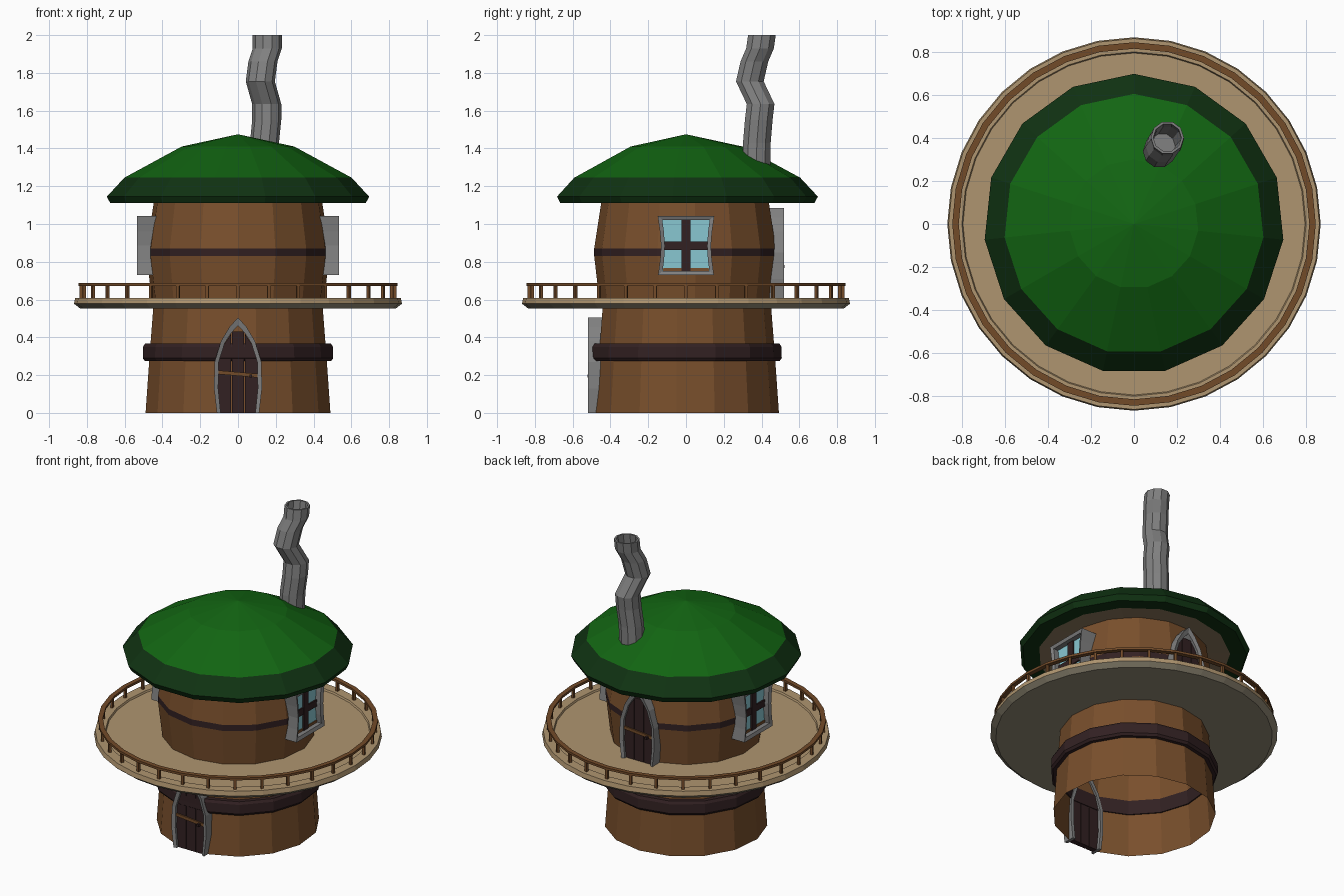
import bpy, bmesh, math
from mathutils import Vector

if "Cube" in bpy.data.objects:
    bpy.data.objects.remove(bpy.data.objects["Cube"])

def mat(name, r, g, b):
    m = bpy.data.materials.new(name)
    m.diffuse_color = (r, g, b, 1)
    m.use_nodes = True
    m.node_tree.nodes["Principled BSDF"].inputs["Base Color"].default_value = m.diffuse_color
    return m

GREEN = mat("roof_green", .006, .13, .006)
DKGREEN = mat("rim_dark_green", .005, .032, .006)
BROWN = mat("wall_brown", .19, .078, .025)
DARK = mat("dark_wood", .032, .015, .016)
BEIGE = mat("deck_beige", .43, .30, .16)
UNDER = mat("deck_underside", .29, .255, .18)
EAVES = mat("eaves_tan", .27, .19, .11)
RAIL = mat("rail_brown", .17, .07, .022)
GREY = mat("stone_grey", .22, .22, .22)
GLASS = mat("window_glass", .25, .57, .64)

def make(name, verts, faces, mats, idx=None):
    me = bpy.data.meshes.new(name)
    me.from_pydata(verts, [], faces)
    for m in mats:
        me.materials.append(m)
    if idx:
        for p, i in zip(me.polygons, idx):
            p.material_index = i
    bm = bmesh.new()
    bm.from_mesh(me)
    bmesh.ops.recalc_face_normals(bm, faces=bm.faces)
    bm.to_mesh(me)
    bm.free()
    ob = bpy.data.objects.new(name, me)
    bpy.context.collection.objects.link(ob)
    return ob

def lathe(name, prof, n, start, mats, seg=None, closed=False):
    """Spin (radius, z) points; seg gives a material index per profile segment."""
    verts, rings, faces, idx = [], [], [], []
    for r, z in prof:
        if r == 0:
            rings.append([len(verts)] * n)
            verts.append((0, 0, z))
        else:
            rings.append(list(range(len(verts), len(verts) + n)))
            for k in range(n):
                a = math.radians(start) + 2 * math.pi * k / n
                verts.append((r * math.cos(a), r * math.sin(a), z))
    m = len(prof)
    for s in range(m if closed else m - 1):
        A, B = rings[s], rings[(s + 1) % m]
        for k in range(n):
            j = (k + 1) % n
            faces.append(tuple(dict.fromkeys((A[k], A[j], B[j], B[k]))))
            idx.append(seg[s] if seg else 0)
    return make(name, verts, faces, mats, idx)

def place(a, u, d, z):
    """Wall-local (sideways, outward, up) to world, facing angle a."""
    a = math.radians(a)
    return (d * math.cos(a) - u * math.sin(a), d * math.sin(a) + u * math.cos(a), z)

def plate(name, outline, d0, d1, a, dz, m):
    n = len(outline)
    v = [place(a, u, d, z + dz) for d in (d0, d1) for u, z in outline]
    f = [tuple(range(n)), tuple(range(n, 2 * n))]
    f += [(i, (i + 1) % n, n + (i + 1) % n, n + i) for i in range(n)]
    return make(name, v, f, [m])

def frame(name, outer, inner, d0, d1, a, dz, m, closed):
    n = len(outer)
    v = []
    for line, dd in ((outer, d0), (outer, d1), (inner, d1 - .008), (inner, d0)):
        v += [place(a, u, dd, z + dz) for u, z in line]
    f = []
    for i in range(n if closed else n - 1):
        j = (i + 1) % n
        for s in range(4):
            t = (s + 1) % 4
            f.append((s * n + i, s * n + j, t * n + j, t * n + i))
    if not closed:
        f += [tuple(s * n for s in range(4)), tuple(s * n + n - 1 for s in range(4))]
    return make(name, v, f, [m])

def mirror(half):
    """Half outline ending on the centre line to a full one."""
    return [(-u, z) for u, z in half] + [(u, z) for u, z in half[-2::-1]]

# tower storeys
lathe("lower_wall", [(.492, 0), (.471, .3), (.45, .57)], 15, 90, [BROWN])
lathe("upper_wall", [(.457, .58), (.486, .83), (.486, .87), (.446, 1.13)], 15, -90,
      [BROWN, DARK], [0, 1, 0])
lathe("lower_band", [(.465, .275), (.496, .275), (.507, .29), (.505, .35), (.495, .367), (.46, .367)],
      15, 90, [DARK], closed=True)

# roof with dark rim and tan eaves
lathe("roof", [(0, 1.475), (.30, 1.41), (.605, 1.245), (.698, 1.145), (.68, 1.11), (.58, 1.115), (.43, 1.125)],
      15, 90, [GREEN, DKGREEN, EAVES], [0, 0, 1, 1, 1, 2])

# balcony deck, rail and posts
lathe("balcony_deck", [(0, .597), (.795, .597), (.80, .608), (.862, .608), (.868, .578), (.835, .552), (0, .552)],
      32, 90, [BEIGE, UNDER], [0, 0, 0, 0, 1, 1])
lathe("balcony_rail", [(.815, .672), (.845, .672), (.845, .687), (.815, .687)], 32, 90, [RAIL], closed=True)
for k in range(32):
    w = .008
    plate("rail_post", [(-w, .6), (w, .6), (w, .675), (-w, .675)], .822, .838, 90 + 11.25 * k, 0, RAIL)

# crooked hollow chimney
path = [(.135, .372, 1.26), (.14, .375, 1.43), (.152, .385, 1.55), (.152, .395, 1.635),
        (.118, .338, 1.755), (.132, .362, 1.86), (.155, .392, 1.93), (.155, .402, 2.0)]
N = 10
rings = [(p, .077) for p in path] + [((.155, .402, 2.0), .065), ((.155, .392, 1.93), .063), ((.132, .362, 1.84), .06)]
cv, cf = [], []
for (x, y, z), r in rings:
    cv += [(x + r * math.cos(2 * math.pi * k / N), y + r * math.sin(2 * math.pi * k / N), z) for k in range(N)]
for s in range(len(rings) - 1):
    cf += [(s * N + k, s * N + (k + 1) % N, (s + 1) * N + (k + 1) % N, (s + 1) * N + k) for k in range(N)]
cf.append(tuple(range((len(rings) - 1) * N, len(rings) * N)))
make("chimney", cv, cf, [GREY])

# arched doors: front at ground level, back on the balcony
arch_out = mirror([(.112, 0), (.127, .13), (.124, .27), (.09, .38), (.045, .455), (0, .505)])
arch_in = mirror([(.092, 0), (.105, .13), (.102, .27), (.070, .37), (.034, .425), (0, .462)])
for a, dz, side in ((-90, 0, "front"), (90, .58, "back")):
    frame(side + "_door_frame", arch_out, arch_in, .44, .518, a, dz, GREY, False)
    for s in (-1, 1):
        plate(side + "_door_plank", [(s * u, z) for u, z in
              ((.036, 0), (.095, 0), (.108, .13), (.105, .27), (.072, .365), (.036, .42))], .46, .495, a, dz, DARK)
    plate(side + "_door_plank", [(-.033, 0), (.033, 0), (.033, .43), (-.033, .43)], .46, .495, a, dz, DARK)
    plate(side + "_door_bar", [(-.104, .205), (.104, .187), (.104, .207), (-.104, .225)], .49, .503, a, dz, RAIL)
    plate(side + "_door_knob", [(.06, .188), (.075, .188), (.075, .203), (.06, .203)], .5, .522, a, dz, DARK)

# pinched windows on both sides
win_out = [(-.15, 1.042), (-.138, .96), (-.132, .885), (-.137, .81), (-.148, .73),
           (.148, .73), (.137, .81), (.132, .885), (.138, .96), (.15, 1.042)]
win_in = [(-.126, 1.022), (-.117, .96), (-.112, .885), (-.116, .81), (-.124, .752),
          (.124, .752), (.116, .81), (.112, .885), (.117, .96), (.126, 1.022)]
for a, side in ((0, "right"), (180, "left")):
    frame(side + "_window_frame", win_out, win_in, .42, .535, a, 0, GREY, True)
    plate(side + "_window_glass", win_in, .485, .492, a, 0, GLASS)
    plate(side + "_window_upright", [(-.025, .752), (.025, .752), (.025, 1.022), (-.025, 1.022)],
          .485, .502, a, 0, DARK)
    plate(side + "_window_crossbar", [(-.113, .862), (.113, .862), (.113, .907), (-.113, .907)],
          .485, .501, a, 0, DARK)
    plate(side + "_window_sill", [(-.122, .752), (.122, .752), (.12, .768), (-.12, .768)],
          .47, .497, a, 0, BROWN)
